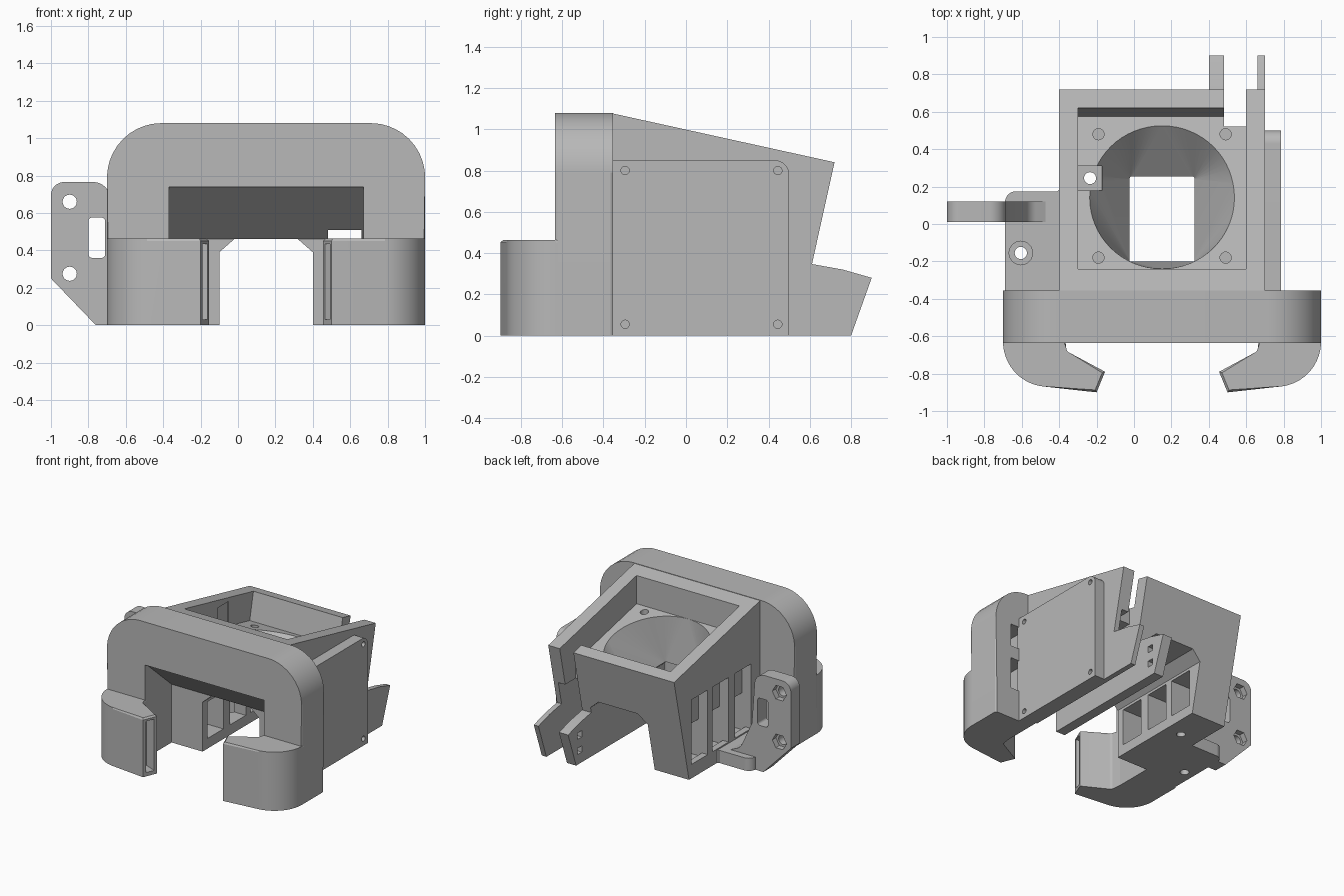
import bpy, bmesh, math
from mathutils import Vector

cube = bpy.data.objects.get("Cube")
if cube:
    bpy.data.objects.remove(cube, do_unlink=True)

grey = bpy.data.materials.new("plain grey")
grey.use_nodes = True
grey.diffuse_color = (0.48, 0.48, 0.48, 1)
grey.node_tree.nodes["Principled BSDF"].inputs["Base Color"].default_value = grey.diffuse_color


def fillet(corners, steps=12):
    """Outline from (u, v) or (u, v, radius) corners, rounding those with a radius."""
    out = []
    for i, c in enumerate(corners):
        p = Vector(c[:2])
        if len(c) < 3:
            out.append(p)
            continue
        a = (Vector(corners[i - 1][:2]) - p).normalized()
        b = (Vector(corners[(i + 1) % len(corners)][:2]) - p).normalized()
        half, r = a.angle(b) / 2, c[2]
        t = r / math.tan(half)
        centre = p + (a + b).normalized() * r / math.sin(half)
        v1, v2 = p + a * t - centre, p + b * t - centre
        out += [centre + v1.lerp(v2, k / steps).normalized() * r for k in range(steps + 1)]
    return out


def make(name, bm):
    bmesh.ops.recalc_face_normals(bm, faces=bm.faces)
    mesh = bpy.data.meshes.new(name)
    bm.to_mesh(mesh)
    bm.free()
    mesh.materials.append(grey)
    obj = bpy.data.objects.new(name, mesh)
    bpy.context.collection.objects.link(obj)
    return obj


def prism(name, corners, axis, lo, hi, bevel=None):
    """Extrude an outline along an axis; bevel takes a width and an edge test."""
    place = {"x": lambda u, v, w: (w, u, v), "y": lambda u, v, w: (u, w, v),
             "z": lambda u, v, w: (u, v, w)}[axis]
    outline = fillet(corners)
    bm = bmesh.new()
    rings = [[bm.verts.new(place(p.x, p.y, w)) for p in outline] for w in (lo, hi)]
    n = len(outline)
    bm.faces.new(rings[0])
    bm.faces.new(rings[1])
    for i in range(n):
        j = (i + 1) % n
        bm.faces.new((rings[0][i], rings[0][j], rings[1][j], rings[1][i]))
    if bevel:
        edges = [e for e in bm.edges if bevel[1](*e.verts)]
        bmesh.ops.bevel(bm, geom=edges, offset=bevel[0], segments=1, affect="EDGES")
    return make(name, bm)


def box(name, x, y, z):
    return prism(name, [(x[0], y[0]), (x[1], y[0]), (x[1], y[1]), (x[0], y[1])], "z", *z)


def rod(name, u, v, r, axis, lo, hi, sides=24):
    ring = [(u + r * math.cos(k * math.tau / sides), v + r * math.sin(k * math.tau / sides))
            for k in range(sides)]
    return prism(name, ring, axis, lo, hi)


def cut(target, cutters, keep=False):
    for c in cutters:
        mod = target.modifiers.new("cut", "BOOLEAN")
        mod.operation, mod.solver, mod.object = "DIFFERENCE", "EXACT", c
        bpy.context.view_layer.objects.active = target
        bpy.ops.object.modifier_apply(modifier=mod.name)
        if not keep:
            bpy.data.objects.remove(c, do_unlink=True)


MID = 0.15                      # symmetry plane of the duct
SLOPE = 0.222                   # tilt of the fan mount


def top(y):
    return 1.0 - SLOPE * y


# Front arch with rounded shoulders
arch = prism("front_arch", [(-0.7, 0), (1, 0), (1, 1.08, 0.29), (-0.7, 1.08, 0.29)],
             "y", -0.635, -0.355,
             (0.012, lambda a, b: abs(a.co.y - b.co.y) < 1e-5 and a.co.z + b.co.z > 0.01))

# Fan housing with tilted top and back
back_top = 0.72
housing = prism("fan_housing", [(-0.37, 0), (back_top - SLOPE * 0.84, 0), (back_top, top(back_top)),
                                (-0.37, top(-0.36))], "x", -0.4, 0.7)

# Front window with its sloping ceiling
window = prism("window_cutter", [(-0.8, -0.1), (-0.8, 0.74), (-0.62, 0.74), (-0.3, 0.46),
                                 (-0.3, -0.1)], "x", -0.37, 0.67)
cut(arch, [window], keep=True)

# Air inlets behind the right shoulder
cut(arch, [box("inlet_cutter", (0.72, 0.86), (-0.55, -0.3), z) for z in ((0.25, 0.5), (0.6, 0.78))])

# Tunnel between the legs, fan pocket, channel and cable notch
floor = top(0) - 0.225
wall_y = 0.575
tunnel = prism("tunnel_cutter", [(-0.1, -0.1), (0.4, -0.1), (0.4, 0.39), (0.32, 0.46),
                                 (-0.02, 0.46), (-0.1, 0.39)], "y", -0.8, 0.9)
pocket = prism("pocket_cutter", [(-0.24, floor + SLOPE * 0.24), (wall_y, floor - SLOPE * wall_y),
                                 (wall_y + 0.13, 1.25), (-0.24, 1.25)], "x", -0.3, 0.6)
channel = box("channel_cutter", (0.48, 0.66), (-0.8, 0.9), (-0.1, 0.53))
notch = box("notch_cutter", (0.48, 0.6), (0.52, 0.9), (0.3, 1.3))

# Funnel from the round fan mouth to the square outlet
bm = bmesh.new()
for k in range(64):
    a = k * math.tau / 64
    x, y = MID + 0.39 * math.cos(a), 0.145 + 0.385 * math.sin(a)
    bm.verts.new((x, y, floor - SLOPE * y + 0.005))
for x in (-0.02, 0.32):
    for y in (-0.2, 0.24):
        bm.verts.new((x, y, 0.45))
bmesh.ops.convex_hull(bm, input=bm.verts)
funnel = make("funnel_cutter", bm)

# Screw holes, boss recess and side vents
cutters = [window, tunnel, pocket, channel, notch, funnel]
for x in (-0.19, 0.49):
    for y in (-0.18, 0.48):
        cutters.append(rod("fan_screw_cutter", x, y, 0.03, "z", 0.58, 1.1))
cutters.append(box("boss_cutter", (-0.31, -0.17), (0.18, 0.31), (0.64, 0.9)))
cutters.append(rod("boss_hole_cutter", -0.235, 0.245, 0.032, "z", -0.1, 0.9))
for y in (-0.14, 0.14, 0.4):
    cutters.append(box("outer_vent_cutter", (-0.5, -0.32), (y - 0.1, y + 0.1), (0.11, 0.62)))
    cutters.append(box("inner_vent_cutter", (-0.35, -0.05), (y - 0.1, y + 0.1), (0.08, 0.37)))
cut(housing, cutters)

# Curved nozzle arms, one mirrored from the other
hook = [(-0.7, -0.6), (-0.7, -0.845, 0.24), (-0.2, -0.9), (-0.155, -0.79),
        (-0.36, -0.68, 0.03), (-0.37, -0.6)]
tip, along, inward = Vector((-0.178, -0.845)), Vector((0.38, 0.925)), Vector((-0.925, 0.38))
slot = [tip + along * s * 0.035 + inward * d for s, d in ((-1, -0.05), (1, -0.05), (1, 0.1), (-1, 0.1))]
for side, flip in (("right", False), ("left", True)):
    def mirror(pts):
        return [(2 * MID - p[0], *p[1:]) for p in pts] if flip else [tuple(p) for p in pts]
    arm = prism(side + "_nozzle_arm", mirror(hook), "z", 0, 0.463,
                (0.012, lambda a, b: min(a.co.z, b.co.z) > 0.4 and min(a.co.y, b.co.y) < -0.61))
    cut(arm, [prism("nozzle_slot_cutter", mirror(slot), "z", 0.03, 0.435)])

# Blower mounting plate
plate = prism("blower_plate", [(-0.37, 0), (0.5, 0), (0.5, 0.85, 0.07), (-0.37, 0.85)], "x", 0.69, 0.785)
cut(plate, [rod("plate_hole_cutter", y, z, 0.02, "x", 0.74, 0.9)
            for y in (-0.295, 0.445) for z in (0.055, 0.8)])

# Rear tabs, the inner one with two square holes
tab = [(0.45, 0), (0.8, 0), (0.9, 0.28), (0.76, 0.32), (0.61, 0.347), (0.45, 0.347)]
inner_tab = prism("inner_rear_tab", tab, "x", 0.4, 0.48)
prism("outer_rear_tab", tab, "x", 0.66, 0.7)
cut(inner_tab, [box("tab_hole_cutter", (0.3, 0.6), (0.73, 0.78), (z, z + 0.05)) for z in (0.08, 0.2)])

# Side foot with screw hole
foot = prism("side_foot", [(-0.69, -0.4), (-0.38, -0.4), (-0.38, 0.2), (-0.41, 0.175),
                           (-0.69, 0.175, 0.06)], "z", 0, 0.1)
cut(foot, [rod("foot_hole_cutter", -0.605, -0.155, 0.033, "z", -0.1, 0.3),
           rod("foot_recess_cutter", -0.605, -0.155, 0.063, "z", 0.07, 0.3)])

# Upright side bracket with slot, holes and nut recesses
bracket = prism("side_bracket", [(-0.76, 0), (-1, 0.25), (-1, 0.765, 0.07), (-0.69, 0.765, 0.09),
                                 (-0.66, 0.36), (-0.56, 0.14, 0.1), (-0.45, 0.09), (-0.45, 0)],
                "y", 0.01, 0.12)
cuts = [prism("bracket_slot_cutter", [(-0.8, 0.36, 0.02), (-0.71, 0.36, 0.02), (-0.71, 0.575, 0.02),
                                      (-0.8, 0.575, 0.02)], "y", -0.1, 0.3)]
for z in (0.275, 0.66):
    cuts.append(rod("bracket_hole_cutter", -0.9, z, 0.038, "y", -0.1, 0.3))
    cuts.append(rod("nut_recess_cutter", -0.9, z, 0.062, "y", 0.075, 0.3, 6))
cut(bracket, cuts)

# Smooth the curves and keep edges sharp
for obj in bpy.context.collection.objects:
    if obj.type == "MESH" and grey.name in obj.data.materials:
        bpy.ops.object.select_all(action="DESELECT")
        obj.select_set(True)
        bpy.context.view_layer.objects.active = obj
        bpy.ops.object.shade_smooth_by_angle(angle=math.radians(25))
